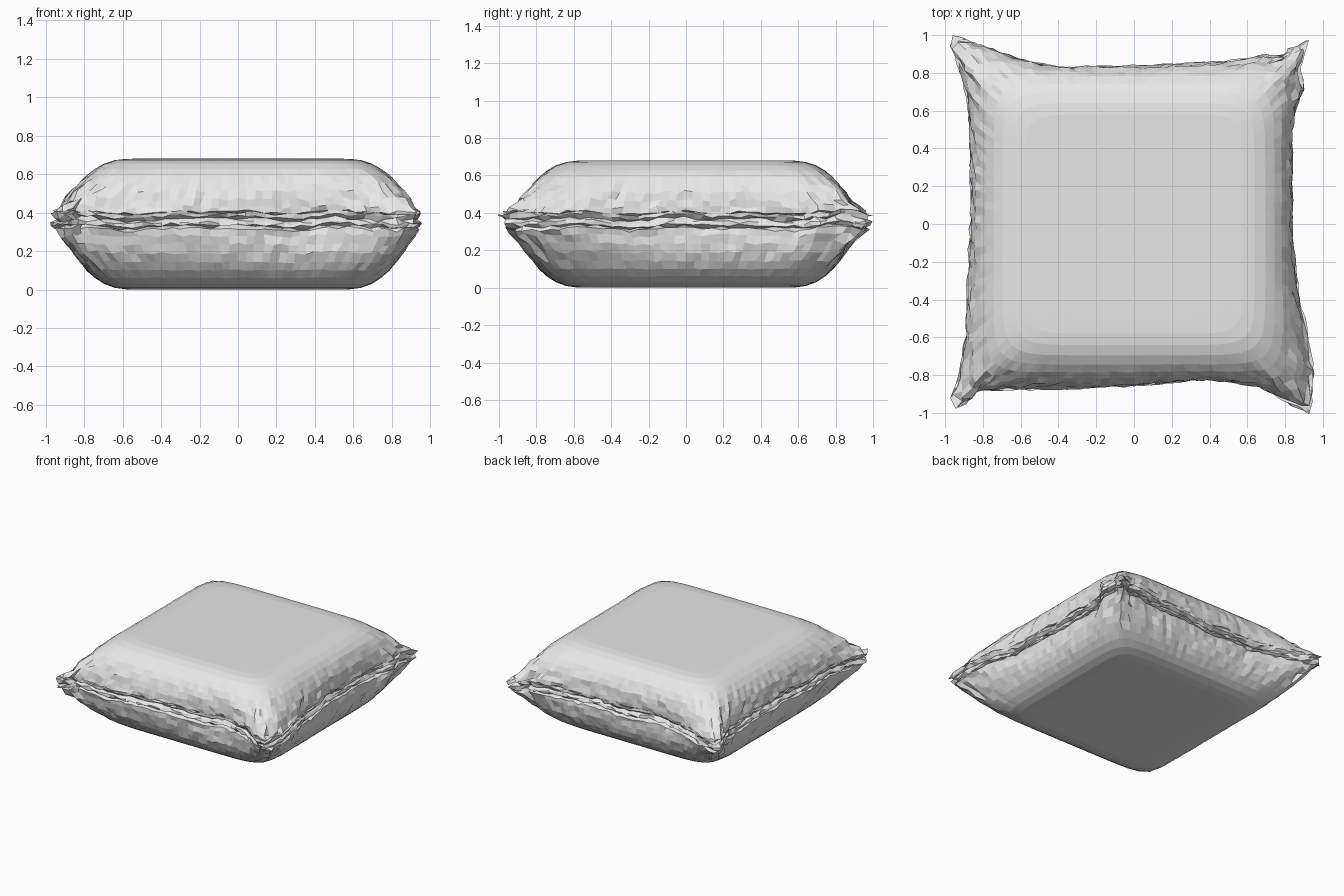
import bpy, math, random
from mathutils import Vector

if "Cube" in bpy.data.objects:
    bpy.data.objects.remove(bpy.data.objects["Cube"])

random.seed(7)
N = 40          # segments per side
SEAM = 0.36     # height of the seam

fabric = bpy.data.materials.new("plain grey fabric")
fabric.diffuse_color = (0.8, 0.8, 0.8, 1)
fabric.use_nodes = True
fabric.node_tree.nodes["Principled BSDF"].inputs["Base Color"].default_value = fabric.diffuse_color

# Seam outline seen from above, one polyline per side (front, right, back, left)
SIDES = [
    [(-.93, -.97), (-.88, -.95), (-.85, -.88), (-.3, -.875), (.1, -.85), (.42, -.815),
     (.7, -.87), (.86, -.97), (.94, -.99)],
    [(.94, -.99), (.96, -.8), (.93, -.6), (.87, -.35), (.84, 0), (.84, .5), (.86, .63),
     (.905, .72), (.88, .83), (.92, .96)],
    [(.92, .96), (.85, .94), (.8, .885), (.72, .9), (.6, .87), (.2, .845), (-.4, .825),
     (-.55, .86), (-.75, .93), (-.94, .99)],
    [(-.94, .99), (-.97, .95), (-.92, .82), (-.88, .68), (-.865, .5), (-.86, .1),
     (-.87, -.2), (-.89, -.6), (-.92, -.8), (-.96, -.93), (-.93, -.97)],
]


def resample(points, n):
    """n evenly spaced points along a polyline, last one left out"""
    pts = [Vector(p) for p in points]
    lens = [(b - a).length for a, b in zip(pts, pts[1:])]
    total, out = sum(lens), []
    for i in range(n):
        d, k = total * i / n, 0
        while d > lens[k]:
            d -= lens[k]
            k += 1
        out.append(pts[k].lerp(pts[k + 1], d / lens[k]))
    return out


outline = [p for s in SIDES for p in resample(s, N)]
square = [p for s in ([(-1, -1), (1, -1)], [(1, -1), (1, 1)],
                      [(1, 1), (-1, 1)], [(-1, 1), (-1, -1)]) for p in resample(s, N)]

# Panel rings: half size, height over seam (0..1), pull to outline, wrinkle, corner power
PANEL = [(.50, 1.0, 0, 0, 9), (.58, .998, 0, 0, 9), (.64, .975, 0, 0, 9),
         (.695, .92, 0, 0, 9), (.74, .83, .03, .001, 9), (.775, .72, .1, .003, 9),
         (.80, .60, .2, .006, 9), (.82, .47, .36, .008, 9), (.83, .34, .55, .009, 9),
         (.835, .22, .75, .009, 9), (.835, .13, .9, .008, 9)]


def ring(a, z, w, wrinkle, power, inset=0):
    verts = []
    for i, (s, o) in enumerate(zip(square, outline)):
        norm = (abs(s.x) ** power + abs(s.y) ** power) ** (1 / power)
        p = (s / norm * a).lerp(o * (1 - inset), w)
        corner = min(abs(s.x), abs(s.y)) ** 6
        k = wrinkle * (1 + 0.9 * corner)
        wave = 0.012 * w * math.sin(i * 0.55) * math.sin(i * 0.13 + 1)
        verts.append((p.x - .005 * w + random.uniform(-k, k), p.y + random.uniform(-k, k),
                      z + wave + random.uniform(-k, k)))
    return verts


# Upper panel, ruffled double lip with a groove between, lower panel
rings = [ring(a, SEAM + h * (.68 - SEAM), w, k, n) for a, h, w, k, n in PANEL]
for z, inset in ((.395, .03), (.398, .0), (.38, .005), (.366, .035),
                 (.35, .01), (.335, .005), (.325, .035)):
    rings.append(ring(.84, z, 1, .009, 9, inset))
rings += [ring(a, SEAM - h * SEAM, w, k, n) for a, h, w, k, n in reversed(PANEL)]

M = 4 * N
verts = [v for r in rings for v in r]
faces = [(r * M + M + i, r * M + M + (i + 1) % M, r * M + (i + 1) % M, r * M + i)
         for r in range(len(rings) - 1) for i in range(M)]
faces.append(tuple(range(M)))                                        # flat top
faces.append(tuple(reversed(range(len(verts) - M, len(verts)))))     # flat underside

mesh = bpy.data.meshes.new("pillow")
mesh.from_pydata(verts, [], faces)
mesh.materials.append(fabric)
mesh.update()
pillow = bpy.data.objects.new("pillow", mesh)
bpy.context.collection.objects.link(pillow)
